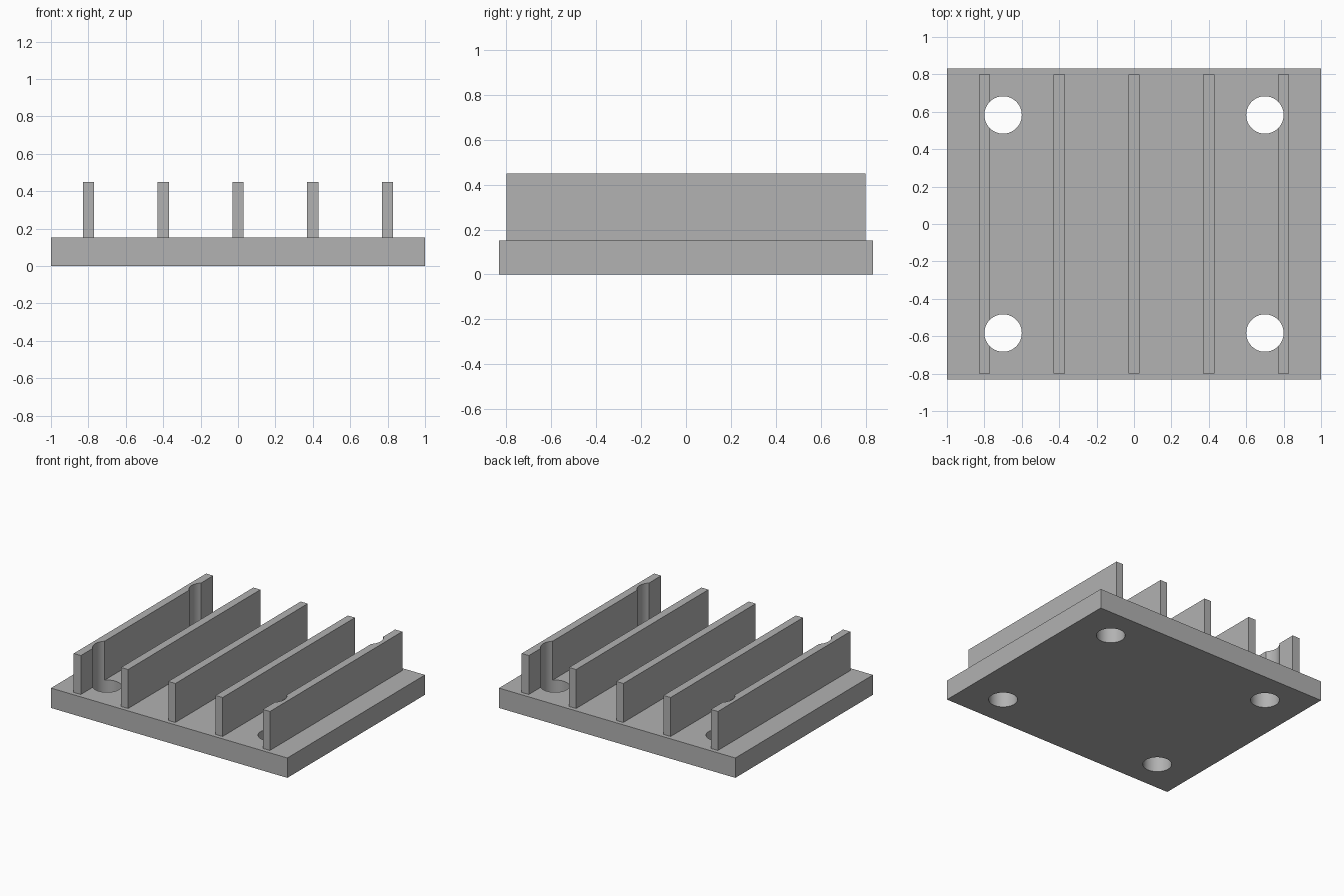
import bpy
import bmesh
import math
from mathutils import Matrix

if "Cube" in bpy.data.objects:
    bpy.data.objects.remove(bpy.data.objects["Cube"], do_unlink=True)

BASE_TOP = 0.152
FIN_TOP = 0.45

# Single plain grey
grey = bpy.data.materials.new("grey_metal")
grey.use_nodes = True
COLOUR = (0.445, 0.445, 0.445, 1)
grey.diffuse_color = COLOUR
grey.node_tree.nodes["Principled BSDF"].inputs["Base Color"].default_value = COLOUR


def add_object(name, bm):
    mesh = bpy.data.meshes.new(name)
    bm.to_mesh(mesh)
    bm.free()
    mesh.materials.append(grey)
    obj = bpy.data.objects.new(name, mesh)
    bpy.context.collection.objects.link(obj)
    return obj


def box(name, x, width, depth, z0, z1):
    bm = bmesh.new()
    place = Matrix.Translation((x, 0, (z0 + z1) / 2)) @ Matrix.Diagonal((width, depth, z1 - z0, 1))
    bmesh.ops.create_cube(bm, size=1, matrix=place)
    return add_object(name, bm)


# Mounting plate and the five cooling fins
plate = box("base_plate", 0, 2, 1.664, 0, BASE_TOP)
fins = [box(f"fin_{i + 1}", 0.4 * (i - 2), 0.06, 1.6, BASE_TOP, FIN_TOP) for i in range(5)]

# Four vertical drills that pierce the plate and notch the outer fins
bm = bmesh.new()
for sx in (-1, 1):
    for sy in (-1, 1):
        bmesh.ops.create_cone(bm, cap_ends=True, segments=64, radius1=0.1, radius2=0.1,
                              depth=2, matrix=Matrix.Translation((sx * 0.7, sy * 0.583, 0)))
drill = add_object("hole_cutter", bm)
drill.hide_render = True

for obj in (plate, fins[0], fins[-1]):
    bpy.ops.object.select_all(action="DESELECT")
    obj.select_set(True)
    bpy.context.view_layer.objects.active = obj
    cut = obj.modifiers.new("holes", "BOOLEAN")
    cut.operation = "DIFFERENCE"
    cut.solver = "EXACT"
    cut.object = drill
    bpy.ops.object.modifier_apply(modifier=cut.name)
    bpy.ops.object.shade_smooth_by_angle(angle=math.radians(30))

bpy.data.objects.remove(drill, do_unlink=True)
